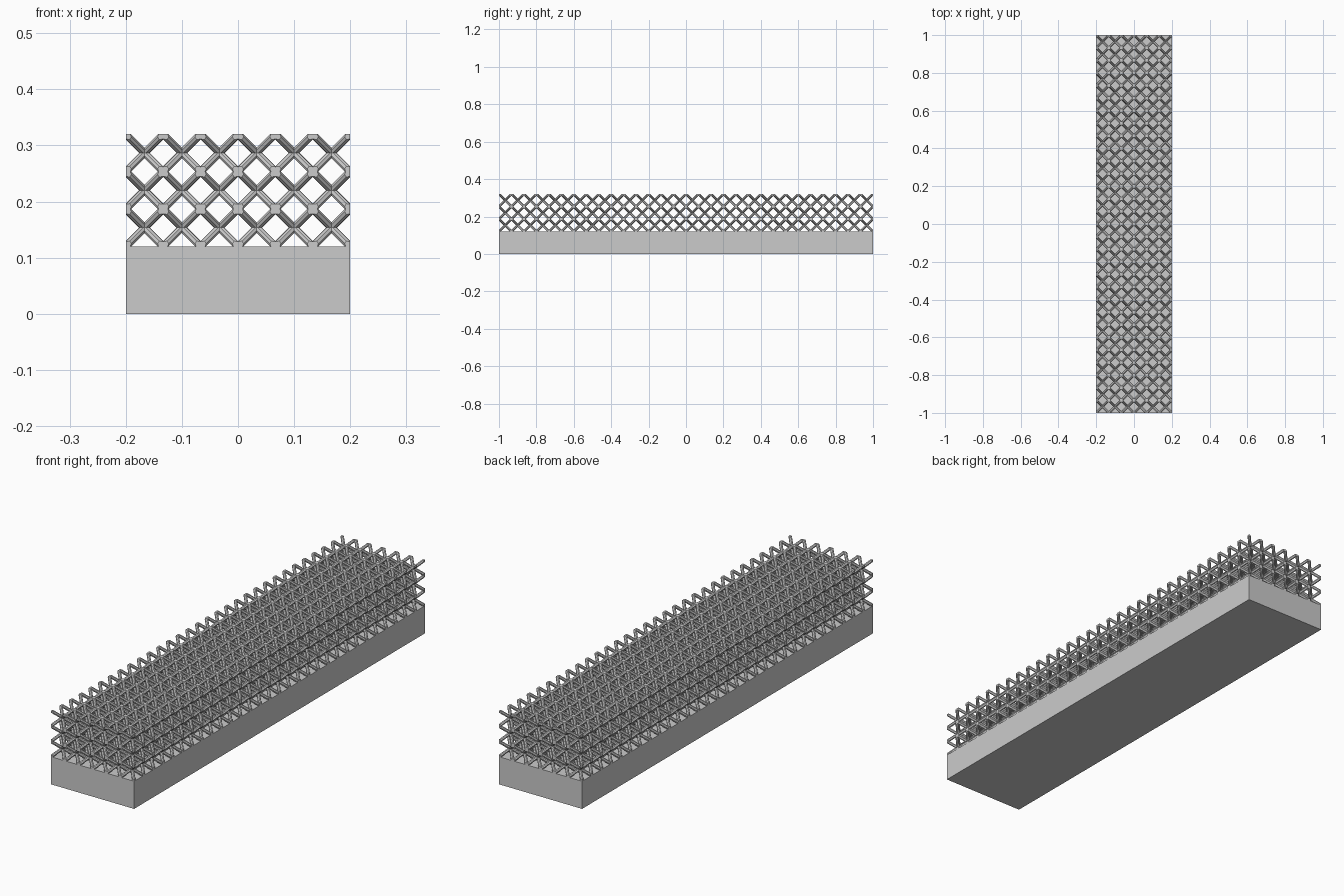
import bpy, bmesh, itertools
from mathutils import Vector, Matrix

cube = bpy.data.objects.get("Cube")
if cube:
    bpy.data.objects.remove(cube, do_unlink=True)

COUNTS = (6, 30, 3)              # lattice cells along x, y, z
CELL = 0.4 / 6
BASE_H = 0.12
RADIUS = 0.007
SIDES = 8
LOW = Vector((-0.2, -1, BASE_H))
HIGH = Vector((0.2, 1, BASE_H + 3 * CELL))

grey = bpy.data.materials.new("light grey")
grey.use_nodes = True
colour = (0.6, 0.6, 0.6, 1)
grey.diffuse_color = colour
grey.node_tree.nodes["Principled BSDF"].inputs["Base Color"].default_value = colour


def add_object(name, bm):
    mesh = bpy.data.meshes.new(name)
    bm.to_mesh(mesh)
    bm.free()
    mesh.materials.append(grey)
    obj = bpy.data.objects.new(name, mesh)
    bpy.context.collection.objects.link(obj)
    return obj


def add_rod(bm, start, end):
    axis = (end - start).normalized()
    # Extra length past both ends is trimmed off later
    start, end = start - axis * 2 * RADIUS, end + axis * 2 * RADIUS
    side = axis.cross(Vector((0, 0, 1))).normalized()
    frame = Matrix((side, axis.cross(side), axis)).transposed().to_4x4()
    bmesh.ops.create_cone(bm, cap_ends=True, segments=SIDES, radius1=RADIUS,
                          radius2=RADIUS, depth=(end - start).length,
                          matrix=Matrix.Translation((start + end) / 2) @ frame)


def inside(cell):
    return all(0 <= c < n for c, n in zip(cell, COUNTS))


# Solid base block
bm = bmesh.new()
bmesh.ops.create_cube(bm, size=1, matrix=Matrix.Translation((0, 0, BASE_H / 2))
                      @ Matrix.Diagonal((0.4, 2, BASE_H, 1)))
add_object("base_block", bm)

# Lattice: one long rod for every run of cell diagonals
bm = bmesh.new()
for step in itertools.product((1, -1), (1, -1), (1,)):
    for cell in itertools.product(*map(range, COUNTS)):
        if inside([c - s for c, s in zip(cell, step)]):
            continue
        length = 0
        while inside([c + s * length for c, s in zip(cell, step)]):
            length += 1
        start = LOW + CELL * Vector([c + (s < 0) for c, s in zip(cell, step)])
        add_rod(bm, start, start + Vector(step) * CELL * length)

# Trim the rods flush with the outer box and cap the cuts
for i in range(3):
    for corner, sign in ((LOW, -1), (HIGH, 1)):
        normal = Vector((0, 0, 0))
        normal[i] = sign
        cut = bmesh.ops.bisect_plane(bm, geom=bm.verts[:] + bm.edges[:] + bm.faces[:],
                                     dist=1e-6, plane_co=corner, plane_no=normal,
                                     clear_outer=True)["geom_cut"]
        edges = [e for e in cut if isinstance(e, bmesh.types.BMEdge)]
        bmesh.ops.holes_fill(bm, edges=edges, sides=0)
bmesh.ops.recalc_face_normals(bm, faces=bm.faces[:])
add_object("lattice", bm)
